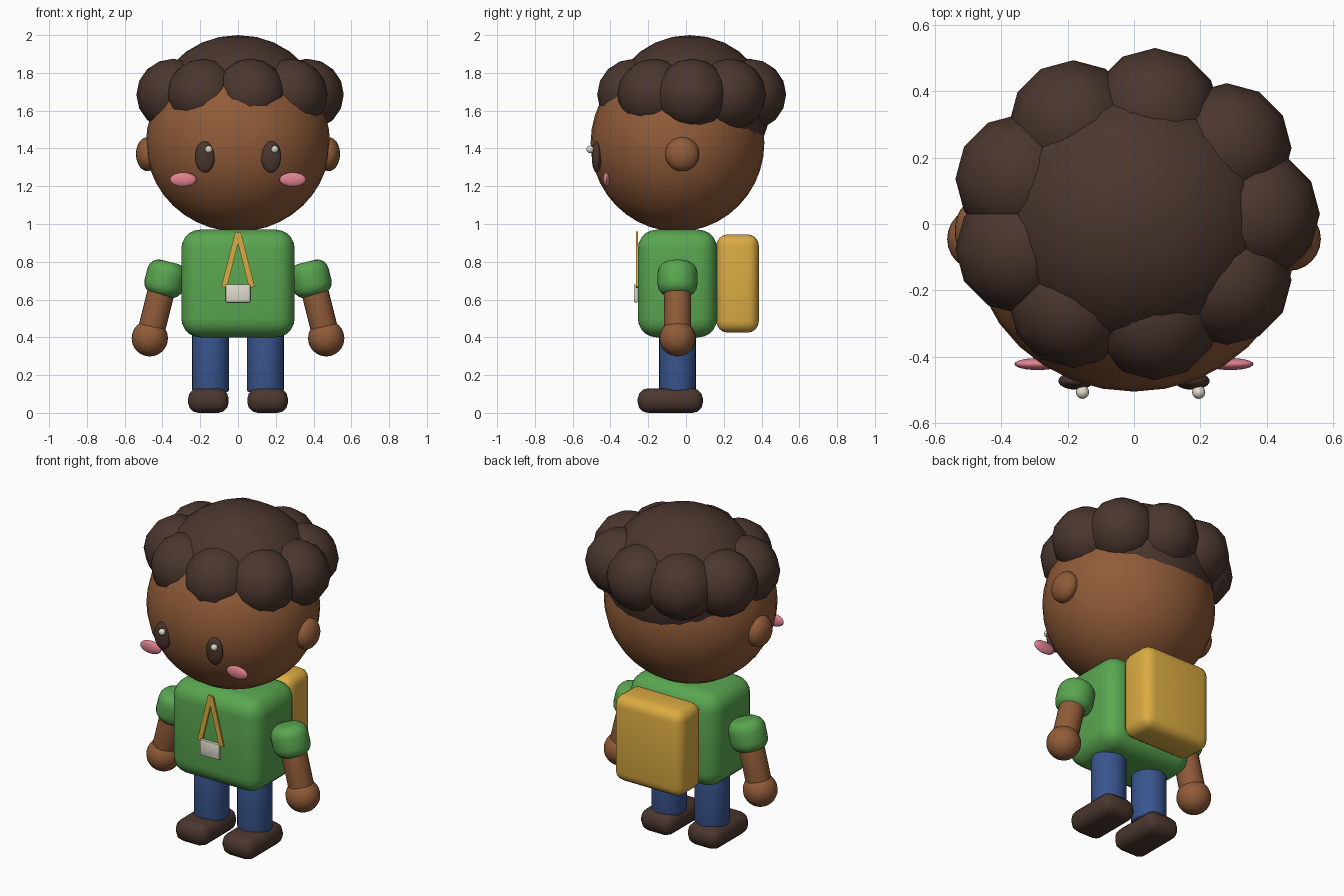
import bpy
import math

if "Cube" in bpy.data.objects:
    bpy.data.objects.remove(bpy.data.objects["Cube"], do_unlink=True)


def material(name, r, g, b):
    m = bpy.data.materials.new(name)
    m.use_nodes = True
    m.diffuse_color = (r, g, b, 1)
    bsdf = next(n for n in m.node_tree.nodes if n.type == "BSDF_PRINCIPLED")
    bsdf.inputs["Base Color"].default_value = (r, g, b, 1)
    return m


SKIN = material("brown skin", 0.28, 0.105, 0.04)
DARK = material("dark brown", 0.07, 0.037, 0.028)
GREEN = material("shirt green", 0.10, 0.38, 0.08)
BLUE = material("trouser blue", 0.04, 0.09, 0.27)
YELLOW = material("bag yellow", 0.71, 0.41, 0.055)
PINK = material("cheek pink", 0.74, 0.22, 0.28)
CREAM = material("cream white", 0.76, 0.71, 0.61)


def finish(name, mat, bevel=0, segments=4, smooth=True):
    ob = bpy.context.object
    ob.name = name
    ob.data.name = name
    ob.data.materials.append(mat)
    if bevel:
        mod = ob.modifiers.new("round_edges", "BEVEL")
        mod.width = bevel
        mod.segments = segments
        bpy.ops.object.modifier_apply(modifier=mod.name)
    if smooth:
        bpy.ops.object.shade_smooth_by_angle(angle=math.radians(40))
    return ob


def ball(name, loc, radii, mat, segs=24, rings=16):
    bpy.ops.mesh.primitive_uv_sphere_add(segments=segs, ring_count=rings, radius=1, location=loc)
    bpy.context.object.scale = radii
    bpy.ops.object.transform_apply(location=False, rotation=False, scale=True)
    return finish(name, mat)


def box(name, loc, size, mat, bevel=0, segments=4, tilt=0):
    bpy.ops.mesh.primitive_cube_add(size=1, location=loc, rotation=(0, tilt, 0))
    bpy.context.object.scale = size
    bpy.ops.object.transform_apply(location=False, rotation=False, scale=True)
    return finish(name, mat, bevel, segments)


def tube(name, loc, radius, depth, mat, bevel, tilt=0):
    bpy.ops.mesh.primitive_cylinder_add(vertices=24, radius=radius, depth=depth,
                                        location=loc, rotation=(0, tilt, 0))
    return finish(name, mat, bevel)


MID = -0.045  # depth of the body's centre line

# Head
ball("head", (0, MID, 1.43), (0.487, 0.46, 0.47), SKIN, 32, 20)

# Hair: a crown dome ringed by nine curls
ball("hair_crown", (0, 0.02, 1.6), (0.44, 0.42, 0.4), DARK, 24, 14)
for i in range(9):
    a = i * math.tau / 9
    ball(f"hair_curl_{i + 1}", (0.365 * math.cos(a), 0.03 + 0.31 * math.sin(a), 1.685),
         (0.195, 0.195, 0.19), DARK, 12, 8)

# Torso, backpack
box("shirt", (0, MID, 0.685), (0.6, 0.42, 0.57), GREEN, 0.1, 5)
box("backpack", (0, 0.273, 0.685), (0.46, 0.225, 0.52), YELLOW, 0.06)

# Lanyard with card
box("badge_card", (0, -0.266, 0.633), (0.13, 0.02, 0.095), CREAM, 0.005, 2)

for side, s in (("left", 1), ("right", -1)):
    # Face
    ball(f"{side}_ear", (s * 0.48, -0.02, 1.37), (0.06, 0.09, 0.09), SKIN)
    ball(f"{side}_eye", (s * 0.175, -0.473, 1.355), (0.053, 0.026, 0.083), DARK)
    ball(f"{side}_eye_glint", (s * 0.175 + 0.02, -0.507, 1.395), (0.02, 0.02, 0.02), CREAM, 12, 8)
    ball(f"{side}_cheek", (s * 0.29, -0.422, 1.235), (0.07, 0.018, 0.038), PINK)

    # Lanyard strap
    box(f"{side}_lanyard_strap", (s * 0.037, -0.26, 0.81), (0.03, 0.01, 0.3), YELLOW,
        tilt=-s * 0.245)

    # Arm
    tilt = -s * 0.245
    tube(f"{side}_sleeve", (s * 0.385, MID, 0.71), 0.105, 0.185, GREEN, 0.06, tilt)
    tube(f"{side}_arm", (s * 0.43, MID, 0.55), 0.072, 0.32, SKIN, 0.015, tilt)
    ball(f"{side}_hand", (s * 0.467, MID, 0.395), (0.096, 0.096, 0.096), SKIN)

    # Leg and shoe
    tube(f"{side}_leg", (s * 0.145, MID, 0.27), 0.098, 0.32, BLUE, 0.015)
    box(f"{side}_shoe", (s * 0.157, -0.083, 0.065), (0.215, 0.345, 0.13), DARK, 0.055, 3)
